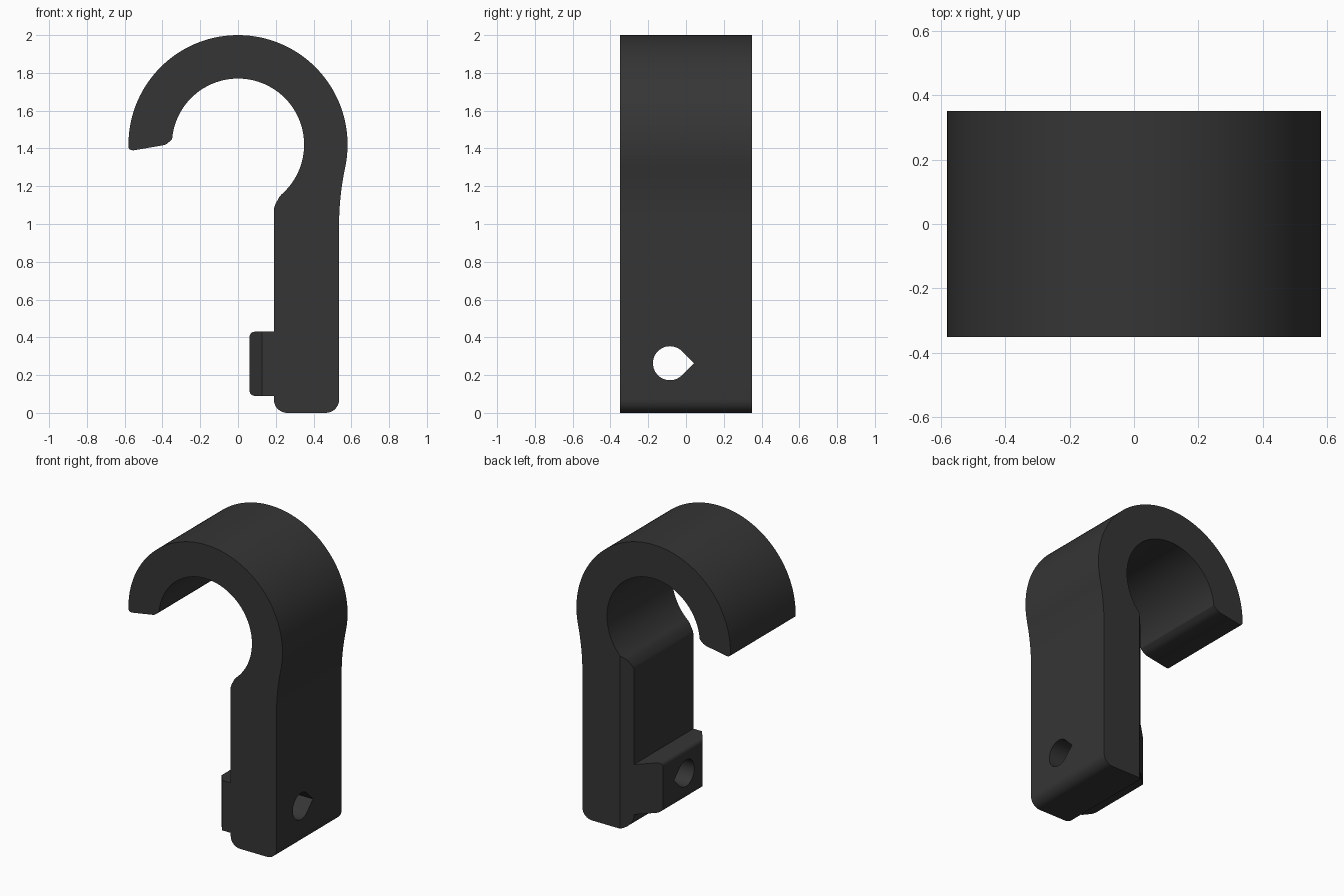
import bpy, bmesh, math
from mathutils import Vector

if "Cube" in bpy.data.objects:
    bpy.data.objects.remove(bpy.data.objects["Cube"])

HALF = 0.35             # half width along y
CZ = 1.42               # height of the hook ring centre
R_OUT, R_IN = 0.58, 0.35


def arc(cx, cy, r, a0, a1, n):
    """Points on an arc, angles in degrees."""
    return [(cx + r * math.cos(math.radians(a0 + (a1 - a0) * i / n)),
             cy + r * math.sin(math.radians(a0 + (a1 - a0) * i / n))) for i in range(n + 1)]


def prism(name, pts, place, depth):
    """Extrude a 2D outline; place maps (u, v) to 3D, depth is the extrusion vector."""
    bm = bmesh.new()
    face = bm.faces.new([bm.verts.new(place(u, v)) for u, v in pts])
    ext = bmesh.ops.extrude_face_region(bm, geom=[face])
    moved = [g for g in ext["geom"] if isinstance(g, bmesh.types.BMVert)]
    bmesh.ops.translate(bm, verts=moved, vec=Vector(depth))
    bmesh.ops.recalc_face_normals(bm, faces=bm.faces)
    mesh = bpy.data.meshes.new(name)
    bm.to_mesh(mesh)
    bm.free()
    obj = bpy.data.objects.new(name, mesh)
    bpy.context.collection.objects.link(obj)
    return obj


def combine(target, other, operation):
    """Apply a boolean and remove the second object."""
    mod = target.modifiers.new("combine", 'BOOLEAN')
    mod.operation, mod.object, mod.solver = operation, other, 'EXACT'
    bpy.context.view_layer.objects.active = target
    bpy.ops.object.modifier_apply(modifier=mod.name)
    bpy.data.objects.remove(other)


def side(u, v):
    return (u, -HALF, v)


def plan(u, v):
    return (u, v, -0.1)


# Hook outline: foot, outer flank flowing into the ring, tip, inner ring, shank
lean = 12
c = math.cos(math.radians(lean))
flank_r = (R_OUT * c - 0.535) / (1 - c)
flank_z = CZ - (flank_r + R_OUT) * math.sin(math.radians(lean))
outline = arc(0.26, 0.07, 0.07, 180, 270, 8)
outline += arc(0.465, 0.07, 0.07, 270, 360, 8)
outline += arc(0.535 + flank_r, flank_z, flank_r, 180, 180 - lean, 8)
outline += arc(0, CZ, R_OUT, -lean, 180, 72)[1:]
outline += [(-0.58, 1.41), (-0.577, 1.398), (-0.567, 1.391), (-0.553, 1.39),
            (-0.40, 1.416), (-0.385, 1.42), (-0.372, 1.428), (-0.353, 1.445)]
outline += arc(0, CZ, R_IN, 175, -49, 72)
outline += [(0.217, 1.141), (0.195, 1.098), (0.19, 1.08)]
hook = prism("hook", outline, side, (0, 2 * HALF, 0))

# Raised pad around the screw hole
pad_outline = [(0.3, 0.09), (0.3, 0.43)]
pad_outline += arc(0.09, 0.40, 0.03, 90, 180, 6) + arc(0.09, 0.12, 0.03, 180, 270, 6)
pad = prism("pad", pad_outline, side, (0, 2 * HALF, 0))
combine(hook, pad, 'UNION')

# Angled cuts: long one at the back edge, small one at the front of the pad
back_cut = prism("back_cut", [(0.30, 0.40), (-0.05, 0.40), (-0.05, 0.05)], plan, (0, 0, 1.4))
combine(hook, back_cut, 'DIFFERENCE')
front_cut = prism("front_cut", [(0.03, -0.227), (0.03, -0.40), (0.165, -0.40)], plan, (0, 0, 0.8))
combine(hook, front_cut, 'DIFFERENCE')

# Teardrop screw hole through shank and pad
tear = arc(-0.085, 0.263, 0.09, 45, 315, 36) + [(-0.085 + 0.09 * math.sqrt(2), 0.263)]
hole = prism("screw_hole", tear, lambda u, v: (-0.1, u, v), (0.8, 0, 0))
combine(hook, hole, 'DIFFERENCE')

# Colour and shading
mat = bpy.data.materials.new("charcoal")
mat.diffuse_color = (0.036, 0.036, 0.036, 1)
mat.use_nodes = True
mat.node_tree.nodes["Principled BSDF"].inputs["Base Color"].default_value = mat.diffuse_color
hook.data.materials.clear()
hook.data.materials.append(mat)
for poly in hook.data.polygons:
    poly.material_index = 0
bpy.context.view_layer.objects.active = hook
hook.select_set(True)
bpy.ops.object.shade_smooth_by_angle(angle=math.radians(25))
